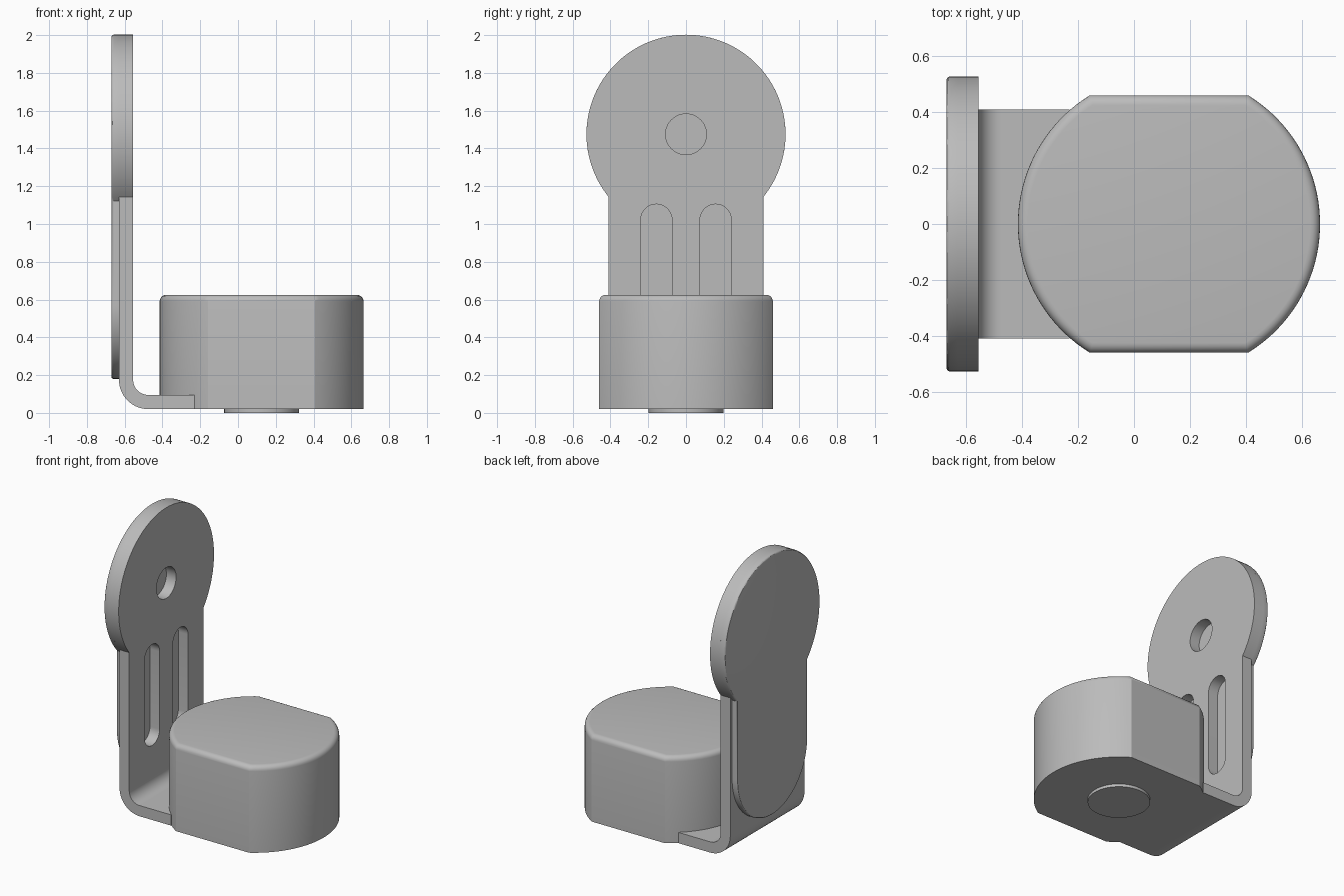
import bpy, bmesh, math
from mathutils import Vector

if "Cube" in bpy.data.objects:
    bpy.data.objects.remove(bpy.data.objects["Cube"], do_unlink=True)

grey = bpy.data.materials.new("plain grey")
grey.use_nodes = True
grey.diffuse_color = (0.5, 0.5, 0.5, 1)
grey.node_tree.nodes["Principled BSDF"].inputs["Base Color"].default_value = (0.5, 0.5, 0.5, 1)

# Maps an outline point (u, v) at depth d into space for each extrusion axis
PLACE = {
    "x": lambda u, v, d: Vector((d, u, v)),
    "y": lambda u, v, d: Vector((u, d, v)),
    "z": lambda u, v, d: Vector((u, v, d)),
}


def arc(cu, cv, r, start, end, steps):
    return [(cu + r * math.cos(start + (end - start) * i / steps),
             cv + r * math.sin(start + (end - start) * i / steps)) for i in range(steps + 1)]


def prism(name, outline, axis, lo, hi, bevel=0, bevel_at=None, segments=5):
    """Extrude an outline along an axis, optionally rounding the rim at one end."""
    bm = bmesh.new()
    low, high = ([bm.verts.new(PLACE[axis](u, v, d)) for u, v in outline] for d in (lo, hi))
    caps = {lo: bm.faces.new(low), hi: bm.faces.new(high)}
    n = len(outline)
    for i in range(n):
        j = (i + 1) % n
        bm.faces.new((low[i], low[j], high[j], high[i]))
    bmesh.ops.recalc_face_normals(bm, faces=bm.faces)
    if bevel:
        bmesh.ops.bevel(bm, geom=list(caps[bevel_at].edges), offset=bevel, segments=segments,
                        profile=0.5, affect="EDGES", clamp_overlap=True)
    mesh = bpy.data.meshes.new(name)
    bm.to_mesh(mesh)
    bm.free()
    mesh.materials.append(grey)
    ob = bpy.data.objects.new(name, mesh)
    bpy.context.collection.objects.link(ob)
    return ob


def smooth(ob):
    bpy.ops.object.select_all(action="DESELECT")
    ob.select_set(True)
    bpy.context.view_layer.objects.active = ob
    bpy.ops.object.shade_smooth_by_angle(angle=math.radians(30))


def cut(ob, cutter):
    mod = ob.modifiers.new("cut", "BOOLEAN")
    mod.operation, mod.solver, mod.object = "DIFFERENCE", "EXACT", cutter
    bpy.context.view_layer.objects.active = ob
    bpy.ops.object.modifier_apply(modifier=mod.name)
    bpy.data.objects.remove(cutter, do_unlink=True)


PI = math.pi
BASE = 0.02                       # underside of body and foot
BODY_X, BODY_R, FLAT = 0.125, 0.54, 0.46
HEAD_Z, HEAD_R = 1.475, 0.527
BACK, MID, FACE = -0.67, -0.63, -0.555
HALF = 0.41                       # half width of the bracket

# Body: round housing with two flat sides and a rounded top rim
a = math.asin(FLAT / BODY_R)
outline = arc(BODY_X, 0, BODY_R, -a, a, 40) + arc(BODY_X, 0, BODY_R, PI - a, PI + a, 40)
smooth(prism("body", outline, "z", BASE, 0.625, 0.035, 0.625))

# Small round pad under the body
smooth(prism("bottom_pad", arc(BODY_X, 0, 0.198, 0, 2 * PI, 64)[:-1], "z", 0, BASE + 0.01))


def head_outline(half):
    """Head circle, open at the bottom where it meets a strip of the given half width."""
    b = math.asin(half / HEAD_R)
    return arc(0, HEAD_Z, HEAD_R, b - PI / 2, 1.5 * PI - b, 96)


# Upright plate with round head, two slots and a hole
bend_z = BASE + 0.155
plate = prism("bracket_plate", head_outline(HALF) + [(-HALF, bend_z), (HALF, bend_z)], "x", MID, FACE)
for y in (-0.157, 0.157):
    slot = arc(y, 1.022, 0.083, 0, PI, 20) + arc(y, 0.48, 0.083, PI, 2 * PI, 20)
    cut(plate, prism("slot_cutter", slot, "x", MID - 0.1, FACE + 0.1))
hole = arc(0, HEAD_Z, 0.108, 0, 2 * PI, 48)[:-1]
cut(plate, prism("hole_cutter", hole, "x", MID - 0.1, FACE + 0.1))
smooth(plate)

# Bend and foot joining the plate to the body
cx = MID + 0.155
foot = (arc(cx, bend_z, 0.155, PI, 1.5 * PI, 16) + [(-0.23, BASE), (-0.23, BASE + 0.075)]
        + arc(cx, bend_z, 0.08, 1.5 * PI, PI, 16))
smooth(prism("bracket_foot", foot, "y", -HALF, HALF))

# Back cover: round head running into a round-ended tongue
TONGUE = 0.39
cover = head_outline(TONGUE) + arc(0, 0.18 + TONGUE, TONGUE, PI, 2 * PI, 48)
smooth(prism("back_cover", cover, "x", BACK, MID, 0.012, BACK, 3))
